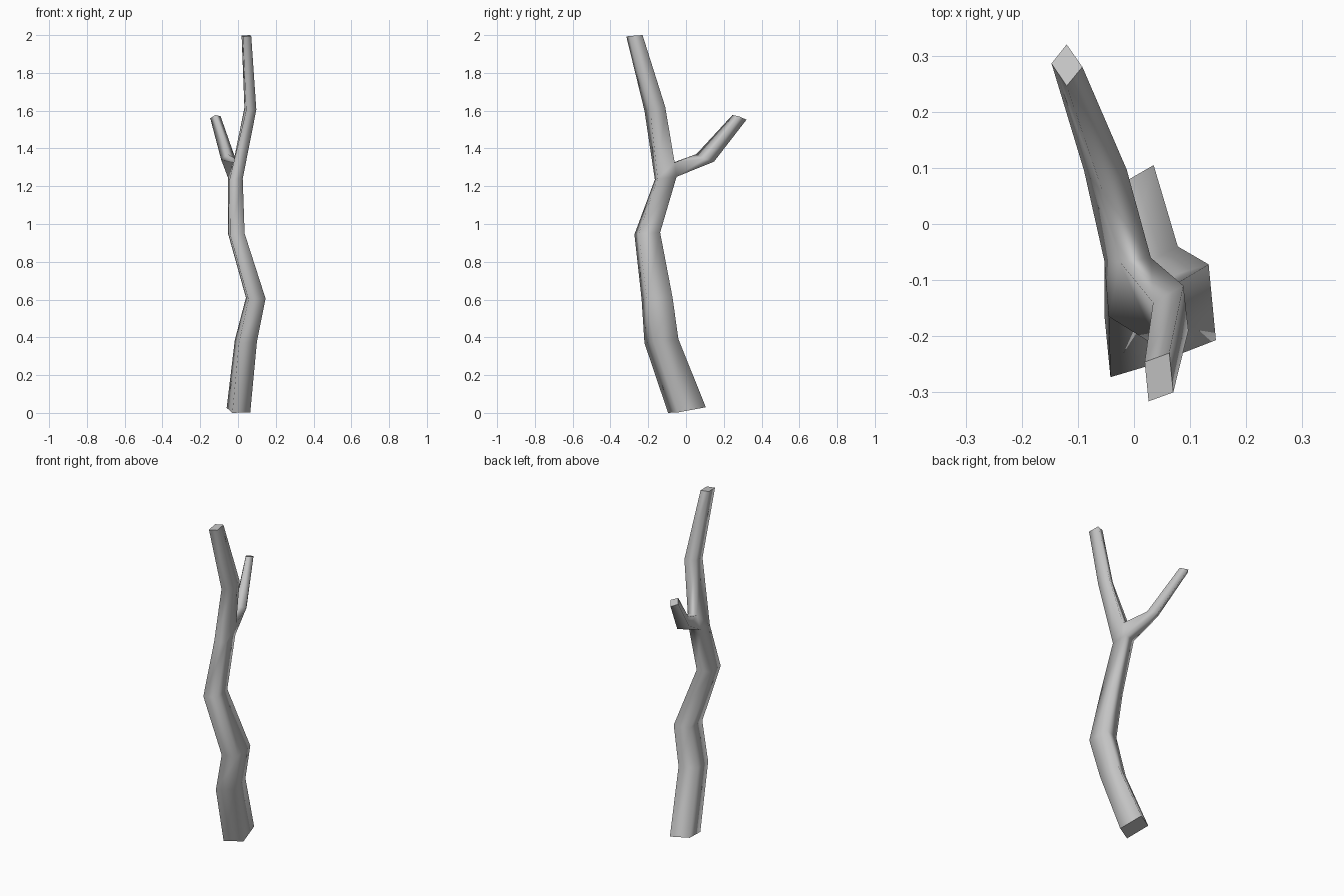
import bpy
import bmesh
from mathutils import Vector

if "Cube" in bpy.data.objects:
    bpy.data.objects.remove(bpy.data.objects["Cube"])

bm = bmesh.new()


def ring(*corners):
    """Vertices of one cross-section."""
    return [bm.verts.new(c) for c in corners]


def slanted_ring(front_left, front_right, back_left):
    """Four-sided section; the fourth corner completes the parallelogram."""
    a, b, d = Vector(front_left), Vector(front_right), Vector(back_left)
    return ring(a, b, b + d - a, d)


def bridge(lower, upper):
    """Smooth side faces between two sections."""
    for i in range(4):
        j = (i + 1) % 4
        bm.faces.new((lower[i], lower[j], upper[j], upper[i])).smooth = True


def cap(section):
    """Flat cut end with a crisp rim."""
    face = bm.faces.new(section)
    for e in face.edges:
        e.smooth = False


# Trunk sections from the ground to the fork
trunk = [slanted_ring(*s) for s in (
    ((-0.03, -0.095, 0.0), (0.065, -0.04, 0.003), (-0.06, 0.05, 0.027)),
    ((0.005, -0.22, 0.37), (0.10, -0.17, 0.375), (-0.017, -0.09, 0.385)),
    ((0.055, -0.235, 0.60), (0.146, -0.207, 0.605), (0.042, -0.10, 0.61)),
    ((-0.042, -0.273, 0.945), (0.035, -0.25, 0.95), (-0.053, -0.16, 0.95)),
    ((-0.045, -0.165, 1.235), (0.025, -0.15, 1.24), (-0.053, -0.065, 1.245)),
)]
# Main stem sections above the fork
stem = [slanted_ring(*s) for s in (
    ((0.043, -0.22, 1.60), (0.097, -0.19, 1.605), (0.034, -0.14, 1.615)),
    ((0.026, -0.316, 1.993), (0.07, -0.30, 1.995), (0.019, -0.246, 1.998)),
)]
for a, b in zip(trunk, trunk[1:]):
    bridge(a, b)

# Fork: the back corners split so the side branch can leave between them
fl, fr, br, bl = trunk[-1]
bl_up, br_up = ring((-0.025, -0.068, 1.325), (0.03, -0.06, 1.325))
for tri in ((fr, br, br_up), (fl, bl_up, bl)):
    bm.faces.new(tri).smooth = True
bridge([fl, fr, br_up, bl_up], stem[0])
bridge(*stem)

# Side branch
elbow = ring((-0.089, 0.095, 1.34), (-0.045, 0.148, 1.33),
             (-0.013, 0.097, 1.345), (-0.055, 0.055, 1.37))
tip = ring((-0.147, 0.286, 1.56), (-0.12, 0.32, 1.552),
           (-0.092, 0.28, 1.57), (-0.12, 0.246, 1.577))
bridge([bl, br, br_up, bl_up], elbow)
bridge(elbow, tip)

# Cut ends
for end in (trunk[0], stem[-1], tip):
    cap(end)
bmesh.ops.recalc_face_normals(bm, faces=bm.faces[:])

mesh = bpy.data.meshes.new("forked_branch")
bm.to_mesh(mesh)
bm.free()
grey = bpy.data.materials.new("plain grey")
grey.diffuse_color = (0.55, 0.55, 0.55, 1)
grey.use_nodes = True
grey.node_tree.nodes["Principled BSDF"].inputs["Base Color"].default_value = grey.diffuse_color
mesh.materials.append(grey)
branch = bpy.data.objects.new("forked_branch", mesh)
bpy.context.collection.objects.link(branch)
